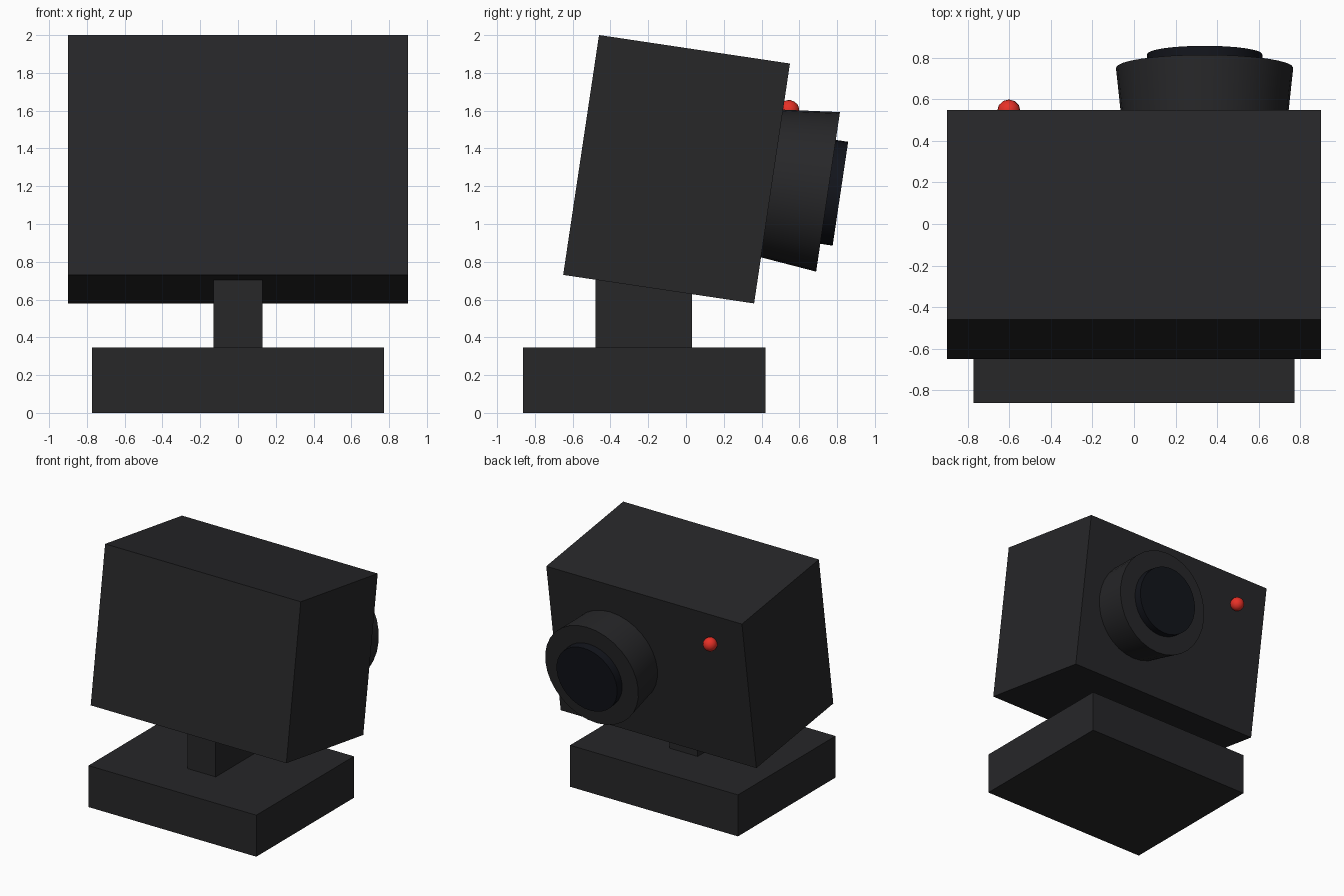
import bpy, math
from mathutils import Matrix, Vector

if "Cube" in bpy.data.objects:
    bpy.data.objects.remove(bpy.data.objects["Cube"])

def material(name, rgb):
    m = bpy.data.materials.new(name)
    m.diffuse_color = (*rgb, 1)
    m.use_nodes = True
    m.node_tree.nodes["Principled BSDF"].inputs["Base Color"].default_value = m.diffuse_color
    return m

DARK = material("dark_plastic", (0.02, 0.02, 0.022))
GLASS = material("lens_glass", (0.006, 0.007, 0.011))
RED = material("red_light", (0.8, 0.03, 0.02))

# Head frame: tilted downwards towards +y, origin at the centre of the body
HEAD = Matrix.Translation((0, -0.05, 1.29)) @ Matrix.Rotation(math.radians(-8.5), 4, 'X')
HALF_DEPTH = 0.511

def finish(name, mat, matrix, smooth=False):
    ob = bpy.context.object
    ob.name = name
    ob.data.materials.append(mat)
    if smooth:
        bpy.ops.object.shade_smooth_by_angle(angle=math.radians(40))
    ob.matrix_world = matrix
    return ob

def box(name, lo, hi, frame=Matrix()):
    lo, hi = Vector(lo), Vector(hi)
    bpy.ops.mesh.primitive_cube_add(size=1)
    bpy.context.object.data.transform(Matrix.Diagonal((*(hi - lo), 1)))
    finish(name, DARK, frame @ Matrix.Translation((lo + hi) / 2))

def barrel(name, x, y0, y1, r0, r1, mat):
    # Frustum along the head's +y axis
    bpy.ops.mesh.primitive_cone_add(vertices=32, radius1=r0, radius2=r1, depth=y1 - y0)
    place = Matrix.Translation((x, (y0 + y1) / 2, 0)) @ Matrix.Rotation(-math.pi / 2, 4, 'X')
    finish(name, mat, HEAD @ place, True)

# Stand
box("base", (-0.772, -0.862, 0), (0.772, 0.42, 0.345))
box("neck", (-0.13, -0.478, 0.345), (0.13, 0.033, 0.8))

# Camera body
box("body", (-0.9, -HALF_DEPTH, -0.642), (0.9, HALF_DEPTH, 0.642), HEAD)

# Lens: flared barrel and dark glass disc
barrel("lens_barrel", 0.34, HALF_DEPTH - 0.02, 0.811, 0.393, 0.427, DARK)
barrel("lens_glass", 0.34, 0.79, 0.877, 0.278, 0.278, GLASS)

# Recording light
bpy.ops.mesh.primitive_uv_sphere_add(segments=12, ring_count=8, radius=0.056)
finish("recording_light", RED, HEAD @ Matrix.Translation((-0.603, 0.542, 0.395)), True)
